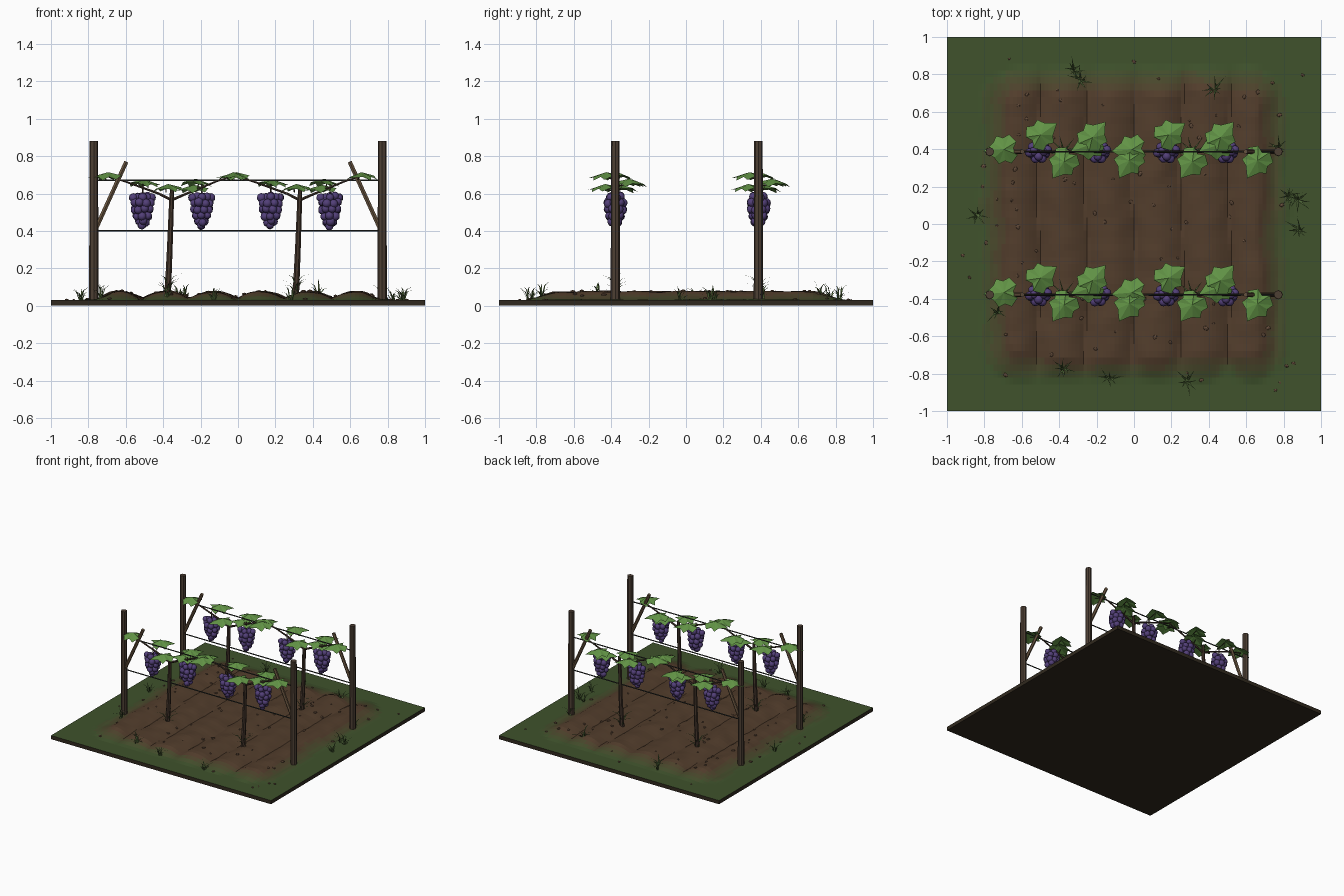
import bpy, bmesh, math, random
from mathutils import Vector, Matrix, noise

if "Cube" in bpy.data.objects:
    bpy.data.objects.remove(bpy.data.objects["Cube"])

random.seed(4)
ROWS = (-0.378, 0.387)


def mat(name, rgb):
    m = bpy.data.materials.new(name)
    m.diffuse_color = (*rgb, 1)
    m.use_nodes = True
    m.node_tree.nodes["Principled BSDF"].inputs["Base Color"].default_value = m.diffuse_color
    return m


GRASS, SOIL = Vector((0.05, 0.085, 0.025)), Vector((0.085, 0.047, 0.025))
GROUND = [mat(f"ground_{i}", GRASS.lerp(SOIL, i / 4)) for i in range(5)]
EDGE = mat("earth_edge", (0.03, 0.022, 0.013))
WOOD = mat("post_wood", (0.075, 0.05, 0.034))
BRACE = mat("brace_wood", (0.14, 0.09, 0.05))
BARK = mat("bark", (0.06, 0.037, 0.025))
WIRE = mat("wire", (0.03, 0.035, 0.03))
LEAF = mat("leaf", (0.12, 0.29, 0.06))
GRAPE = mat("grape", (0.085, 0.05, 0.19))
BLADE = mat("blade", (0.1, 0.17, 0.05))
STONE = mat("clod", (0.13, 0.075, 0.045))


def make(name, bm, *mats, smooth=False):
    me = bpy.data.meshes.new(name)
    for f in bm.faces:
        f.smooth = smooth
    bm.to_mesh(me)
    bm.free()
    for m in mats:
        me.materials.append(m)
    ob = bpy.data.objects.new(name, me)
    bpy.context.collection.objects.link(ob)
    return ob


def rod(bm, pts, r0, r1=None, sides=8):
    """Chain of cones through points, tapering r0 to r1."""
    r1 = r0 if r1 is None else r1
    n = len(pts) - 1
    for i in range(n):
        a, b = Vector(pts[i]), Vector(pts[i + 1])
        d = b - a
        q = Vector((0, 0, 1)).rotation_difference(d).to_matrix().to_4x4()
        bmesh.ops.create_cone(bm, cap_ends=True, segments=sides,
                              radius1=r0 + (r1 - r0) * i / n,
                              radius2=r0 + (r1 - r0) * (i + 1) / n,
                              depth=d.length,
                              matrix=Matrix.Translation((a + b) / 2) @ q)


def clamp(v):
    return max(0.0, min(1.0, v))


def soil_mask(x, y):
    dx, dy = max(abs(x) - 0.62, 0), max(abs(y) - 0.64, 0)
    wob = 0.04 * noise.noise(Vector((x * 5, y * 5, 0)))
    return clamp(1 - (math.hypot(dx, dy) + wob) / 0.2)


def height(x, y):
    m = soil_mask(x, y)
    w = x + 0.012 * math.sin(y * 6)
    ridge = abs(math.sin(math.pi * w / 0.255)) ** 0.9
    n = 0.007 * noise.noise(Vector((x * 9, y * 9, 3)))
    return 0.03 + min(1, m * 1.4) * (0.006 + 0.04 * ridge + n)


# ground slab with six ploughed ridges
bm = bmesh.new()
bmesh.ops.create_grid(bm, x_segments=96, y_segments=56, size=1)
for v in bm.verts:
    v.co.z = height(v.co.x, v.co.y)
for f in bm.faces:
    c = f.calc_center_median()
    f.material_index = round(4 * clamp(soil_mask(c.x, c.y) * 1.5))
rim = [e for e in bm.edges if e.is_boundary]
ext = bmesh.ops.extrude_edge_only(bm, edges=rim)["geom"]
for g in ext:
    if isinstance(g, bmesh.types.BMVert):
        g.co.z = 0
    elif isinstance(g, bmesh.types.BMFace):
        g.material_index = 5
bottom = bm.faces.new([bm.verts.new(p) for p in
                       ((-1, -1, 0), (-1, 1, 0), (1, 1, 0), (1, -1, 0))])
bottom.material_index = 5
bmesh.ops.recalc_face_normals(bm, faces=[f for f in bm.faces if f != bottom])
make("ploughed_ground", bm, *GROUND, EDGE)


def leaf(bm, pos, heading, size=1.0):
    """Lobed leaf folded along its midrib, tip towards heading."""
    half = [(-0.02, 0.035), (0.015, 0.078), (0.05, 0.062), (0.085, 0.076), (0.105, 0.04)]
    outline = [(0, 0)] + half + [(0.16, 0)] + [(x, -y) for x, y in reversed(half)]
    M = Matrix.Translation(pos) @ Matrix.Rotation(math.radians(heading), 4, 'Z')
    hub = bm.verts.new(M @ Vector((-0.02 * size, 0, 0.014)))
    ring = []
    for i, (x, y) in enumerate(outline):
        z = -0.28 * abs(y) - 0.12 * max(x - 0.05, 0) + (0.006 if i % 2 else -0.004)
        ring.append(bm.verts.new(M @ (Vector((x - 0.07, y, z)) * size)))
    for i in range(len(ring)):
        bm.faces.new((hub, ring[i], ring[(i + 1) % len(ring)]))


def blade(bm, base, ang, reach, rise, width=0.011):
    """Curved tapering grass blade."""
    d = Vector((math.cos(ang), math.sin(ang), 0))
    s = Vector((-d.y, d.x, 0)) * width / 2
    b = Vector(base)
    mid = b + d * reach * 0.4 + Vector((0, 0, rise * 0.75))
    tip = b + d * reach + Vector((0, 0, rise))
    v = [bm.verts.new(p) for p in (b - s, b + s, mid + s * 0.8, mid - s * 0.8, tip)]
    bm.faces.new(v[:4])
    bm.faces.new((v[3], v[2], v[4]))


# leaves per vine: x offset, y offset, z, heading
LEAVES = [(-0.36, 0.01, 0.70, 185), (-0.13, 0.10, 0.662, 35), (-0.03, -0.07, 0.637, 235),
          (0.10, 0.03, 0.632, 200), (0.145, 0.09, 0.665, 50), (0.32, -0.065, 0.70, 240)]
# grape layers: height, ring radius, count
LAYERS = [(0.582, 0.026, 4), (0.55, 0.042, 7), (0.515, 0.04, 7),
          (0.48, 0.031, 5), (0.45, 0.019, 3), (0.428, 0.004, 1)]

for tag, y in zip(("front", "back"), ROWS):
    # trellis: end posts, braces, wires
    posts, braces, wires = bmesh.new(), bmesh.new(), bmesh.new()
    for s in (-1, 1):
        rod(posts, [(s * 0.771, y, 0.02), (s * 0.771, y, 0.88)], 0.025, 0.023)
        rod(braces, [(s * 0.765, y, 0.40), (s * 0.597, y, 0.77)], 0.013, sides=6)
    for z in (0.40, 0.67):
        rod(wires, [(-0.77, y, z), (0.77, y, z)], 0.0045, sides=5)
    make(f"{tag}_posts", posts, WOOD)
    make(f"{tag}_braces", braces, BRACE)
    make(f"{tag}_wires", wires, WIRE)

    # vines: trunk, two arms, leaves, weeds and grapes
    wood, leaves, fruit, weeds = bmesh.new(), bmesh.new(), bmesh.new(), bmesh.new()
    for tx in (-0.355, 0.33):
        rod(wood, [(tx - 0.022, y, 0.03), (tx - 0.01, y + 0.004, 0.3), (tx, y, 0.57),
                   (tx + 0.003, y, 0.625)], 0.018, 0.011, sides=7)
        rod(wood, [(tx, y, 0.565), (tx - 0.07, y, 0.60), (tx - 0.25, y, 0.665),
                   (tx - 0.37, y, 0.70)], 0.009, 0.004, sides=6)
        rod(wood, [(tx, y, 0.565), (tx + 0.07, y, 0.595), (tx + 0.24, y, 0.665),
                   (tx + 0.33, y, 0.695)], 0.009, 0.004, sides=6)
        for dx, dy, z, h in LEAVES:
            leaf(leaves, (tx + dx, y + dy, z), h)
            rod(wood, [(tx + dx, y + dy, z - 0.005), (tx + dx * 0.97, y, z - 0.03)],
                0.003, sides=4)
        for k in range(9):
            blade(weeds, (tx - 0.02, y, 0.05 + 0.008 * k), k * 2.4, 0.09, 0.06, 0.01)
        for gx in (-0.155, 0.162):
            cx = tx + gx
            rod(wood, [(cx, y, 0.56), (cx, y, 0.65)], 0.004, sides=5)
            balls = [(0.048, 0.01, 0.578), (-0.05, -0.006, 0.578)]
            for j, (z, r, n) in enumerate(LAYERS):
                for k in range(n):
                    a = math.tau * k / n + j * 0.7
                    balls.append((r * math.cos(a), r * math.sin(a),
                                  z + random.uniform(-0.005, 0.005)))
            for bx, by, bz in balls:
                bmesh.ops.create_icosphere(fruit, subdivisions=2,
                                           radius=random.uniform(0.021, 0.025),
                                           matrix=Matrix.Translation((cx + bx, y + by, bz)))
    make(f"{tag}_vine_wood", wood, BARK)
    make(f"{tag}_vine_leaves", leaves, LEAF)
    make(f"{tag}_grapes", fruit, GRAPE, smooth=True)
    make(f"{tag}_trunk_weeds", weeds, BLADE)

# grass tufts around the bed
TUFTS = [(-0.32, 0.82), (-0.28, 0.77), (0.43, 0.72), (0.83, 0.15), (0.88, 0.13), (0.88, -0.03),
         (-0.84, 0.05), (-0.73, -0.47), (0.77, 0.41), (-0.38, -0.78), (-0.13, -0.82), (0.28, -0.84)]
bm = bmesh.new()
for x, y in TUFTS:
    for k in range(8):
        blade(bm, (x + random.uniform(-0.01, 0.01), y + random.uniform(-0.01, 0.01),
                   height(x, y) - 0.003), k * math.tau / 8 + random.uniform(-0.3, 0.3),
              random.uniform(0.03, 0.08), random.uniform(0.03, 0.085), 0.009)
make("grass_tufts", bm, BLADE)

# loose clods of earth
bm = bmesh.new()
for k in range(90):
    x, y = random.uniform(-0.92, 0.92), random.uniform(-0.9, 0.9)
    r = random.uniform(0.006, 0.014)
    M = (Matrix.Translation((x, y, height(x, y) + r * 0.2))
         @ Matrix.Rotation(random.uniform(0, 6), 4, 'Z') @ Matrix.Diagonal((1.2, 0.9, 0.6, 1)))
    bmesh.ops.create_icosphere(bm, subdivisions=1, radius=r, matrix=M)
make("earth_clods", bm, STONE)
